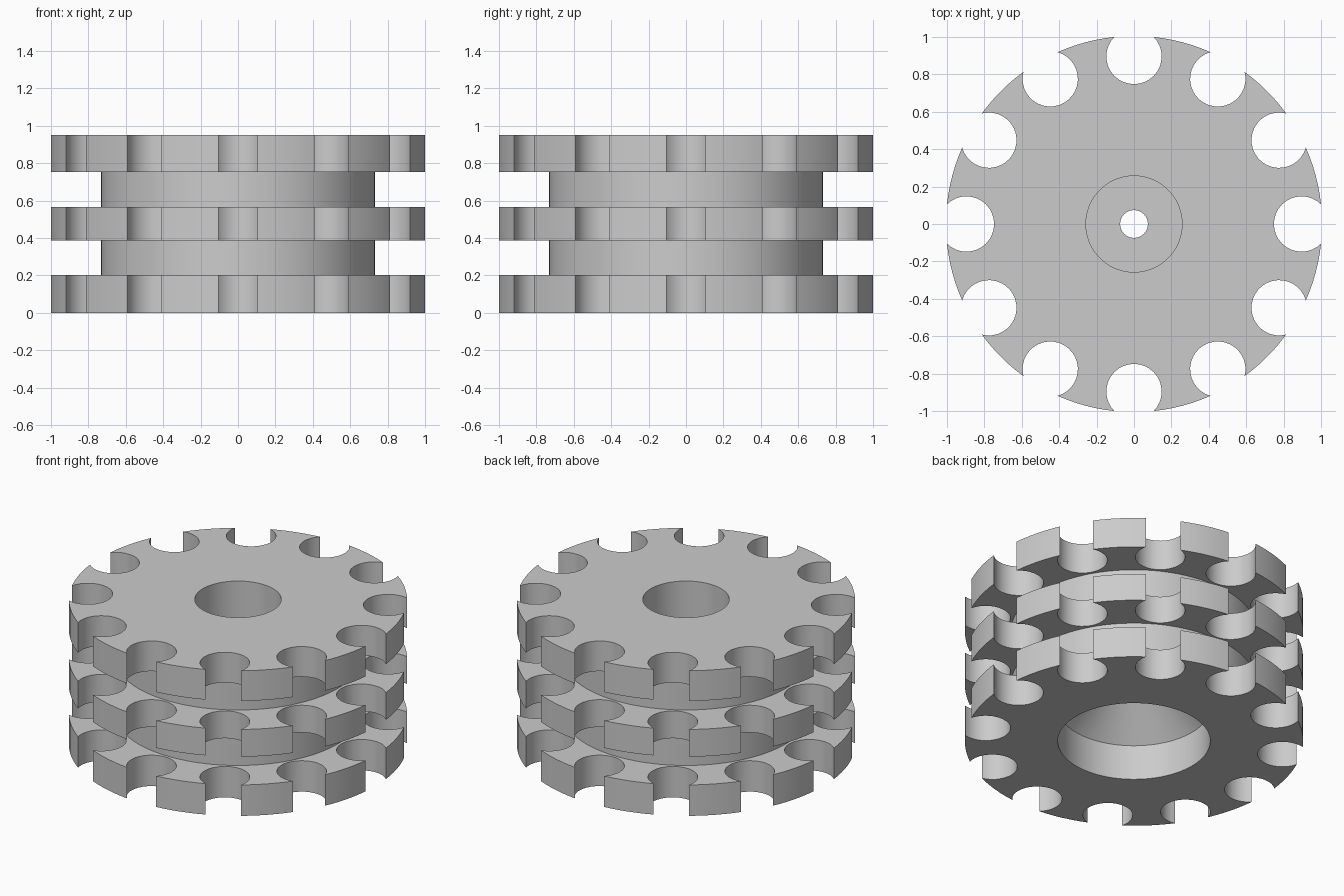
import bpy, bmesh
from math import sin, cos, pi, atan2, hypot, sqrt, radians
from mathutils import Vector

cube = bpy.data.objects.get("Cube")
if cube:
    bpy.data.objects.remove(cube, do_unlink=True)

grey = bpy.data.materials.new("plain_grey")
grey.use_nodes = True
colour = (0.6, 0.6, 0.6, 1.0)
grey.diffuse_color = colour
grey.node_tree.nodes["Principled BSDF"].inputs["Base Color"].default_value = colour

NOTCHES = 12
RIM = 1.0055          # flange radius
NOTCH_POS = 0.896     # notch centre distance
NOTCH_R = 0.148       # notch radius
SEGMENTS = 96


def circle(radius):
    return [(radius * cos(2 * pi * i / SEGMENTS), radius * sin(2 * pi * i / SEGMENTS))
            for i in range(SEGMENTS)]


def notched_disc():
    """Flange outline: round scallops joined by arcs of the rim."""
    # corner where a notch on the +x axis meets the rim
    x = (RIM ** 2 + NOTCH_POS ** 2 - NOTCH_R ** 2) / (2 * NOTCH_POS)
    y = sqrt(RIM ** 2 - x ** 2)
    corner = atan2(y, x)
    start = atan2(y, x - NOTCH_POS)
    points = []
    for n in range(NOTCHES):
        turn = 2 * pi * n / NOTCHES
        # notch, from the lower corner round the inside to the upper corner
        for i in range(25):
            a = -start - (2 * pi - 2 * start) * i / 24
            px, py = NOTCH_POS + NOTCH_R * cos(a), NOTCH_R * sin(a)
            r, t = hypot(px, py), atan2(py, px) + turn
            points.append((r * cos(t), r * sin(t)))
        # rim arc to the next notch
        for i in range(1, 6):
            t = turn + corner + (2 * pi / NOTCHES - 2 * corner) * i / 6
            points.append((RIM * cos(t), RIM * sin(t)))
    return points


flange = notched_disc()
core = circle(0.732)
bore = circle(0.257)
pin = circle(0.074)
mouth = circle(0.453)

# Section outlines in order: up the outside, then down the inside
sections = [
    (flange, 0.0), (flange, 0.203), (core, 0.203), (core, 0.388),
    (flange, 0.388), (flange, 0.567), (core, 0.567), (core, 0.754),
    (flange, 0.754), (flange, 0.952), (bore, 0.952), (bore, 0.66),
    (pin, 0.66), (pin, 0.61), (mouth, 0.23), (mouth, 0.0),
]

bm = bmesh.new()
rings = []
for outline, z in sections:
    verts = [bm.verts.new((x, y, z)) for x, y in outline]
    edges = [bm.edges.new((v, verts[i - 1])) for i, v in enumerate(verts)]
    rings.append((verts, edges, z))

# Join neighbouring outlines: flat ring at equal height, wall or cone otherwise
for k, (va, ea, za) in enumerate(rings):
    vb, eb, zb = rings[(k + 1) % len(rings)]
    if za == zb:
        bmesh.ops.triangle_fill(bm, edges=ea + eb, use_beauty=True, normal=Vector((0, 0, 1)))
    else:
        for i in range(len(va)):
            bm.faces.new((va[i - 1], va[i], vb[i], vb[i - 1]))

bmesh.ops.recalc_face_normals(bm, faces=bm.faces[:])
mesh = bpy.data.meshes.new("notched_spool")
bm.to_mesh(mesh)
bm.free()
mesh.materials.append(grey)

spool = bpy.data.objects.new("notched_spool", mesh)
bpy.context.collection.objects.link(spool)
bpy.ops.object.select_all(action="DESELECT")
spool.select_set(True)
bpy.context.view_layer.objects.active = spool
bpy.ops.object.shade_smooth_by_angle(angle=radians(30))
